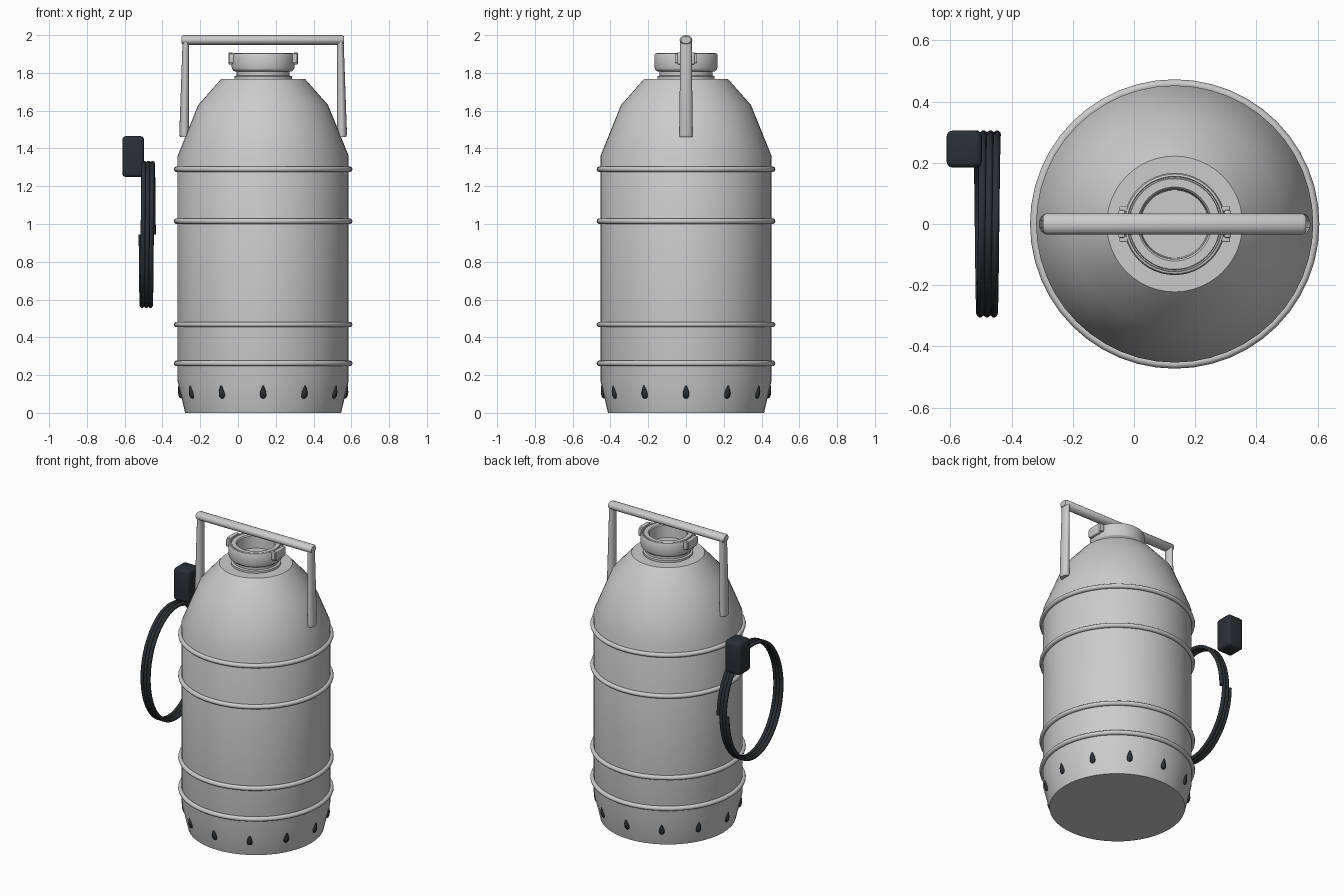
import bpy, bmesh, math
from mathutils import Vector, Matrix

if "Cube" in bpy.data.objects:
    bpy.data.objects.remove(bpy.data.objects["Cube"])

CX = 0.133  # canister axis
dark = bpy.data.materials.new("dark_rubber")
dark.diffuse_color = (0.025, 0.03, 0.035, 1)
dark.use_nodes = True
dark.node_tree.nodes["Principled BSDF"].inputs["Base Color"].default_value = dark.diffuse_color


def finish(bm, name, mat=None, angle=30):
    bmesh.ops.recalc_face_normals(bm, faces=bm.faces)
    me = bpy.data.meshes.new(name)
    bm.to_mesh(me)
    bm.free()
    ob = bpy.data.objects.new(name, me)
    bpy.context.collection.objects.link(ob)
    if mat:
        me.materials.append(mat)
    bpy.ops.object.select_all(action='DESELECT')
    bpy.context.view_layer.objects.active = ob
    ob.select_set(True)
    bpy.ops.object.shade_smooth_by_angle(angle=math.radians(angle))
    return ob


def lathe(name, profile, seg=48, angle=30, closed=False):
    """Revolve (radius, z) points around the canister axis."""
    bm = bmesh.new()
    pts = profile + profile[:1] if closed else profile
    vs = [bm.verts.new((CX + r, 0, z)) for r, z in pts]
    es = [bm.edges.new(p) for p in zip(vs, vs[1:])]
    bmesh.ops.spin(bm, geom=vs + es, cent=(CX, 0, 0), axis=(0, 0, 1),
                   angle=math.tau, steps=seg)
    bmesh.ops.remove_doubles(bm, verts=bm.verts, dist=1e-4)
    return finish(bm, name, angle=angle)


def box(name, center, size, bevel, mat=None, segments=3):
    bm = bmesh.new()
    bmesh.ops.create_cube(bm, size=1, matrix=Matrix.Translation(center)
                          @ Matrix.Diagonal((*size, 1)))
    bmesh.ops.bevel(bm, geom=bm.edges[:], offset=bevel, segments=segments,
                    profile=0.5, affect='EDGES')
    return finish(bm, name, mat, 40)


def loft(name, sections, mat=None, angle=40):
    """Skin equal-length rings of points and cap both ends."""
    bm = bmesh.new()
    rings = [[bm.verts.new(p) for p in s] for s in sections]
    n = len(rings[0])
    for a, b in zip(rings, rings[1:]):
        for i in range(n):
            j = (i + 1) % n
            bm.faces.new((a[i], a[j], b[j], b[i]))
    bm.faces.new(rings[0])
    bm.faces.new(rings[-1])
    return finish(bm, name, mat, angle)


def oval(center, u, v, n=16):
    c, u, v = Vector(center), Vector(u), Vector(v)
    return [c + u * math.cos(math.tau * i / n) + v * math.sin(math.tau * i / n)
            for i in range(n)]


# canister body with sloped shoulder and tapered foot
lathe("body", [(0, 0), (0.413, 0), (0.453, 0.17), (0.453, 1.36), (0.40, 1.492),
               (0.344, 1.63), (0.222, 1.768), (0, 1.768)])

# hoops around the body
for k, z in enumerate((0.262, 0.468, 1.015, 1.29)):
    lathe(f"hoop_{k + 1}", [(0.458 + 0.015 * math.cos(math.tau * i / 10),
                             z + 0.015 * math.sin(math.tau * i / 10))
                            for i in range(10)], angle=60, closed=True)

# neck and open collar with a recessed floor
lathe("neck", [(0.152, 1.76), (0.152, 1.782), (0.14, 1.786), (0.14, 1.82)])
lathe("collar", [(0, 1.815), (0.111, 1.815), (0.115, 1.895), (0.121, 1.902),
                 (0.148, 1.902), (0.150, 1.896), (0.154, 1.896), (0.156, 1.904),
                 (0.163, 1.902), (0.167, 1.895), (0.167, 1.832),
                 (0.163, 1.818), (0.152, 1.808), (0.0, 1.806)])

# collar clips
for side, s in (("left", -1), ("right", 1)):
    box(f"clip_{side}", (CX + s * 0.173, 0, 1.877), (0.022, 0.09, 0.064), 0.005)
    for e in (-1, 1):
        box(f"clip_ear_{side}_{'front' if e < 0 else 'back'}",
            (CX + s * 0.167, e * 0.05, 1.877), (0.028, 0.018, 0.05), 0.004)

# carrying handle: crossbar and two splayed legs
bar = []
for x, f in ((-0.298, 0.75), (-0.288, 1), (0.552, 1), (0.562, 0.75)):
    bar.append(oval((x, 0, 1.974), (0, 0.034 * f, 0), (0, 0, 0.026 * f)))
loft("handle_bar", bar)
for side, s in (("left", -1), ("right", 1)):
    leg = [oval((CX + s * x, 0, z), (w, 0, 0), (0, d, 0))
           for x, z, w, d in ((0.415, 1.46, 0.024, 0.034),
                              (0.418, 1.475, 0.026, 0.034),
                              (0.409, 1.975, 0.017, 0.032))]
    loft(f"handle_leg_{side}", leg)

# teardrop lugs around the foot
tilt = math.atan2(0.04, 0.17)
for k in range(12):
    place = (Matrix.Translation((CX, 0, 0)) @ Matrix.Rotation(k * math.tau / 12, 4, 'Z')
             @ Matrix.Translation((0.438, 0, 0.108)) @ Matrix.Rotation(tilt, 4, 'Y'))
    drop = [oval(place @ Vector((0, 0, z)), place.to_3x3() @ Vector((w * 0.75, 0, 0)),
                 place.to_3x3() @ Vector((0, w, 0)), 10)
            for z, w in ((-0.032, 0.006), (-0.026, 0.014), (-0.013, 0.018),
                         (0.005, 0.016), (0.025, 0.009), (0.038, 0.003))]
    loft(f"foot_lug_{k + 1}", drop, dark, 60)

# hose: three strands side by side in one coil that drifts sideways
for k in (-1, 0, 1):
    coil = []
    for i in range(65):
        t = i / 64
        c, s = math.cos(math.tau * t), math.sin(math.tau * t)
        center = (-0.470 - 0.021 * t + k * 0.0225, 0.293 * c, 0.945 + 0.377 * s)
        normal = Vector((0, c * 0.377, s * 0.293)).normalized()
        coil.append(oval(center, (0.0125, 0, 0), normal * 0.0125, 10))
    loft(f"hose_strand_{k + 2}", coil, dark, 60)

# block at the end of the hose
box("hose_block", (-0.555, 0.245, 1.357), (0.115, 0.12, 0.216), 0.018, dark)
